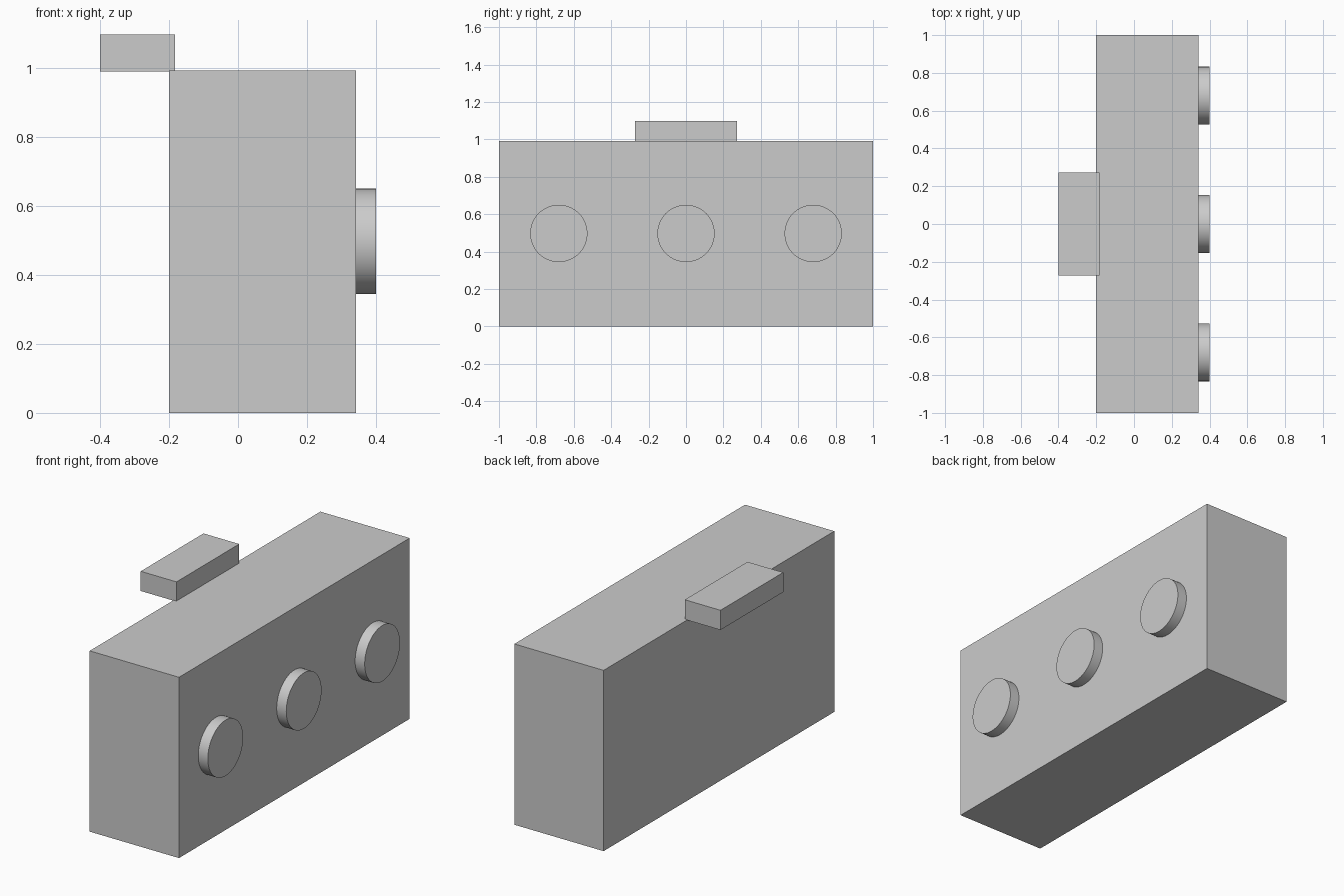
import bpy
import math

default = bpy.data.objects.get("Cube")
if default:
    bpy.data.objects.remove(default, do_unlink=True)

# One plain grey for the whole model
grey = bpy.data.materials.new("plain_grey")
grey.use_nodes = True
color = (0.6, 0.6, 0.6, 1)
grey.diffuse_color = color
grey.node_tree.nodes["Principled BSDF"].inputs["Base Color"].default_value = color


def finish(name):
    obj = bpy.context.object
    obj.name = name
    obj.data.materials.append(grey)
    return obj


def box(name, low, high):
    center = [(a + b) / 2 for a, b in zip(low, high)]
    bpy.ops.mesh.primitive_cube_add(size=1, location=center)
    obj = finish(name)
    obj.scale = [b - a for a, b in zip(low, high)]
    bpy.ops.object.transform_apply(location=False, rotation=False, scale=True)


def disc(name, y):
    bpy.ops.mesh.primitive_cylinder_add(
        vertices=64, radius=0.153, depth=0.058,
        location=(0.371, y, 0.497), rotation=(0, math.pi / 2, 0))
    finish(name)
    bpy.ops.object.shade_smooth_by_angle(angle=math.radians(30))


# Main block
box("body", (-0.2, -1, 0), (0.342, 1, 0.992))

# Tab overhanging the top edge on the right
box("top_tab", (-0.4, -0.272, 0.989), (-0.183, 0.272, 1.097))

# Row of three round knobs on the left side
for name, y in (("front_knob", -0.68), ("middle_knob", 0), ("back_knob", 0.68)):
    disc(name, y)
